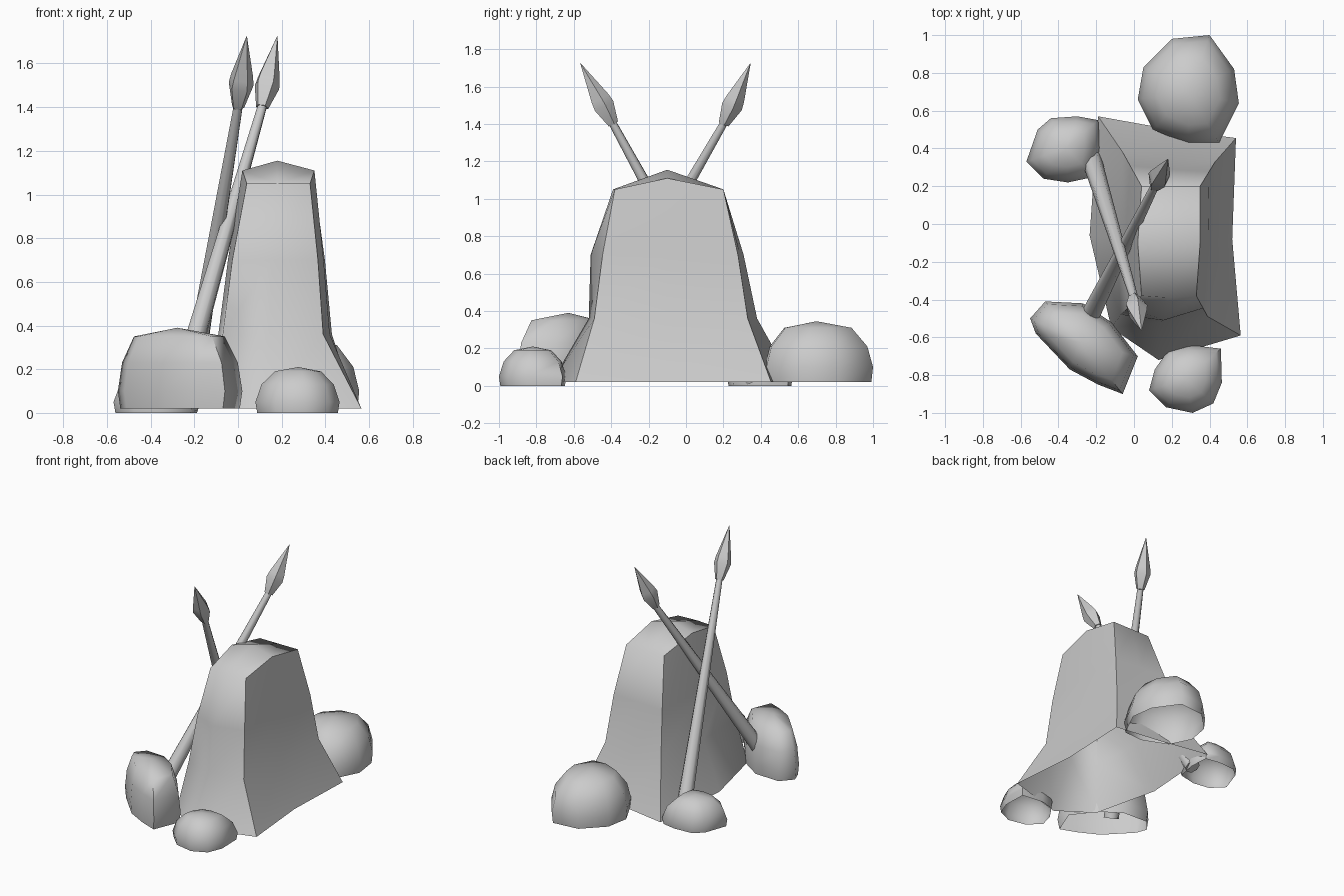
import bpy
import bmesh
import math
from mathutils import Vector

default = bpy.data.objects.get("Cube")
if default:
    bpy.data.objects.remove(default, do_unlink=True)

# One plain grey for everything
stone = bpy.data.materials.new("stone grey")
stone.use_nodes = True
GREY = (0.6, 0.6, 0.6, 1)
stone.diffuse_color = GREY
stone.node_tree.nodes["Principled BSDF"].inputs["Base Color"].default_value = GREY


def finish(name, bm, angle):
    """Turn a bmesh into a shaded object."""
    mesh = bpy.data.meshes.new(name)
    bm.to_mesh(mesh)
    bm.free()
    mesh.materials.append(stone)
    obj = bpy.data.objects.new(name, mesh)
    bpy.context.collection.objects.link(obj)
    bpy.ops.object.select_all(action="DESELECT")
    obj.select_set(True)
    bpy.context.view_layer.objects.active = obj
    bpy.ops.object.shade_smooth_by_angle(angle=math.radians(angle))
    return obj


def loft(bm, rings):
    """Skin a stack of counter-clockwise rings, open at both ends."""
    rows = [[bm.verts.new(p) for p in ring] for ring in rings]
    for low, high in zip(rows, rows[1:]):
        for i in range(len(low)):
            bm.faces.new((low[i - 1], low[i], high[i], high[i - 1]))
    return rows


def make_slab():
    """Tapered hollow standing stone, flaring below its waist."""
    base = [(-0.12, -0.55), (0.13, -0.72), (0.565, -0.59), (0.52, -0.08),
            (0.54, 0.455), (0.2, 0.5), (-0.19, 0.57), (-0.235, -0.06)]
    waist = [(-0.07, -0.48), (0.14, -0.52), (0.39, -0.49), (0.42, -0.1),
             (0.43, 0.33), (0.19, 0.35), (-0.06, 0.38), (-0.09, -0.08)]
    top = [(0.04, -0.38), (0.18, -0.39), (0.33, -0.38), (0.35, -0.1),
           (0.35, 0.2), (0.19, 0.2), (0.04, 0.2), (0.02, -0.1)]
    chest = [Vector(w).lerp(Vector(t), 0.4) for w, t in zip(waist, top)]
    chest[1].y = -0.51
    levels = [(0.02, base), (0.36, waist), (0.7, chest), (1.05, top)]
    bm = bmesh.new()
    rim = loft(bm, [[(x, y, z) for x, y in ring] for z, ring in levels])[-1]
    # Raised middle of the rounded crown
    for side in (rim[3], rim[7]):
        side.co.z = 1.11
    crown = bm.verts.new((0.18, -0.1, 1.155))
    for i in (0, 2, 4, 6):
        bm.faces.new((rim[i - 1], rim[i], rim[i + 1], crown))
    finish("standing_slab", bm, 66)


def make_rock(name, outline, profile, peak):
    """Hollow boulder: an outline scaled up a height profile, capped by a peak."""
    count = len(outline)
    cx = sum(p[0] for p in outline) / count
    cy = sum(p[1] for p in outline) / count
    rings = [[(cx + (x - cx) * s, cy + (y - cy) * s, z) for x, y in reversed(outline)]
             for z, s in profile]
    bm = bmesh.new()
    rim = loft(bm, rings)[-1]
    apex = bm.verts.new((cx, cy, peak))
    for i in range(count):
        bm.faces.new((rim[i - 1], rim[i], apex))
    finish(name, bm, 75)


def make_spear(name, foot, neck, tip):
    """Tapered shaft with a faceted pointed head."""
    foot, neck, tip = Vector(foot), Vector(neck), Vector(tip)

    def tube(part, start, axis, sides, profile, angle):
        turn = axis.to_track_quat("Z", "Y")
        bm = bmesh.new()
        rings = []
        for along, radius in profile:
            ring = []
            for i in range(sides):
                a = math.tau * i / sides
                spoke = Vector((math.cos(a), math.sin(a), 0)) * radius
                ring.append(start + axis * along + turn @ spoke)
            rings.append(ring)
        rows = loft(bm, rings)
        bm.faces.new(rows[0][::-1])
        bm.faces.new(rows[-1])
        finish(name + part, bm, angle)

    tube("_shaft", foot, neck - foot, 8, [(0, 0.054), (1, 0.022)], 50)
    tube("_head", neck, tip - neck, 5,
         [(0, 0.03), (0.3, 0.06), (0.42, 0.054), (1, 0.001)], 60)


make_slab()

# Boulders around the foot of the slab
small = [(0, 0.96), (0.05, 1), (0.13, 0.86), (0.19, 0.55)]
make_rock("back_rock",
          [(0.2, 0.98), (0.4, 1), (0.53, 0.82), (0.555, 0.64), (0.45, 0.43),
           (0.29, 0.42), (0.1, 0.5), (0.02, 0.66), (0.05, 0.83)],
          [(0.02, 0.97), (0.1, 1), (0.21, 0.9), (0.31, 0.62)], 0.345)
make_rock("back_right_rock",
          [(-0.51, 0.5), (-0.44, 0.56), (-0.3, 0.57), (-0.19, 0.55), (-0.18, 0.4),
           (-0.21, 0.25), (-0.35, 0.22), (-0.48, 0.24), (-0.57, 0.33)],
          small, 0.21)
make_rock("front_left_rock",
          [(0.08, -0.88), (0.11, -0.77), (0.18, -0.67), (0.29, -0.64), (0.46, -0.66),
           (0.465, -0.84), (0.42, -0.95), (0.31, -1), (0.17, -0.97)],
          small, 0.21)
make_rock("front_right_rock",
          [(-0.55, -0.5), (-0.47, -0.41), (-0.27, -0.42), (-0.12, -0.52), (0.02, -0.7),
           (-0.06, -0.9), (-0.19, -0.85), (-0.34, -0.77), (-0.52, -0.58)],
          [(0.02, 0.96), (0.1, 1), (0.23, 0.93), (0.35, 0.73)], 0.39)

# Crossed spears leaning on the slab
make_spear("front_spear", (-0.23, 0.36, 0.03), (0, -0.39, 1.4), (0.04, -0.565, 1.725))
make_spear("back_spear", (-0.28, -0.58, 0.05), (0.11, 0.2, 1.4), (0.18, 0.345, 1.725))
